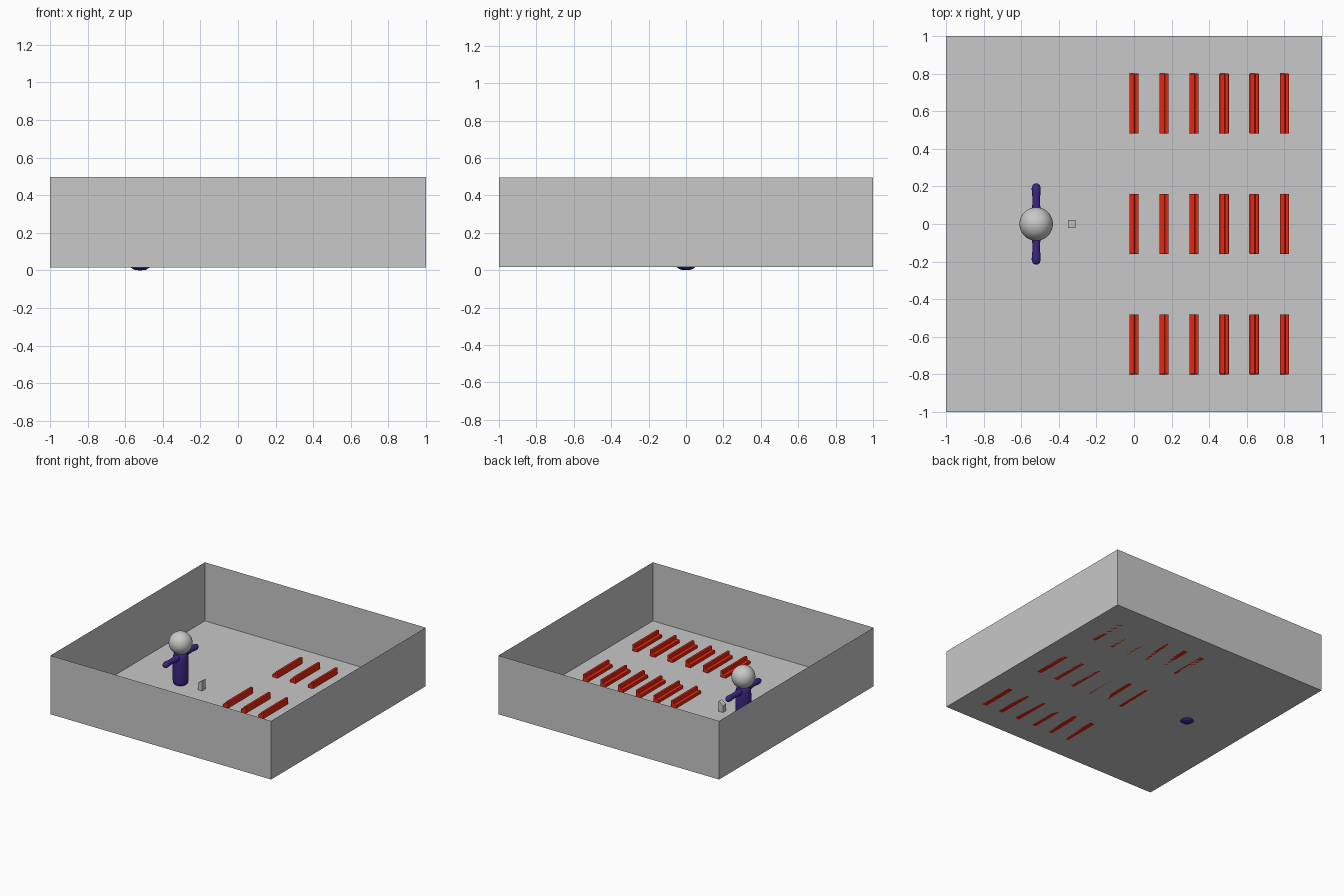
import bpy, bmesh, math
from mathutils import Vector

if "Cube" in bpy.data.objects:
    bpy.data.objects.remove(bpy.data.objects["Cube"])


def material(name, rgb):
    m = bpy.data.materials.new(name)
    m.diffuse_color = (*rgb, 1)
    m.use_nodes = True
    m.node_tree.nodes["Principled BSDF"].inputs["Base Color"].default_value = m.diffuse_color
    return m


GREY = material("light grey", (0.58, 0.58, 0.58))
RED = material("pew red", (0.80, 0.02, 0.005))
NAVY = material("robe navy", (0.045, 0.02, 0.24))
FLOOR = 0.016


def finish(name, bm, mat, smooth=False):
    me = bpy.data.meshes.new(name)
    bm.to_mesh(me)
    bm.free()
    me.materials.append(mat)
    for p in me.polygons:
        p.use_smooth = smooth
    ob = bpy.data.objects.new(name, me)
    bpy.context.collection.objects.link(ob)
    return ob


def extrude_y(name, profile, y0, y1, mat, bevel=0):
    """Extrude a closed (x, z) profile from y0 to y1."""
    bm = bmesh.new()
    f = bm.faces.new([bm.verts.new((x, y0, z)) for x, z in profile])
    r = bmesh.ops.extrude_face_region(bm, geom=[f])
    moved = [v for v in r["geom"] if isinstance(v, bmesh.types.BMVert)]
    bmesh.ops.translate(bm, verts=moved, vec=(0, y1 - y0, 0))
    bmesh.ops.recalc_face_normals(bm, faces=bm.faces)
    if bevel:
        bmesh.ops.bevel(bm, geom=bm.edges[:], offset=bevel, segments=2,
                        affect='EDGES', profile=0.5)
    return finish(name, bm, mat)


def lathe(name, profile, axis, origin, mat, n=32):
    """Revolve (radius, distance) points about z, then turn z onto axis."""
    bm = bmesh.new()
    vs = [bm.verts.new((r, 0, h)) for r, h in profile]
    es = [bm.edges.new(p) for p in zip(vs, vs[1:])]
    bmesh.ops.spin(bm, geom=vs + es, cent=(0, 0, 0), axis=(0, 0, 1),
                   angle=2 * math.pi, steps=n)
    bmesh.ops.remove_doubles(bm, verts=bm.verts, dist=1e-5)
    bmesh.ops.recalc_face_normals(bm, faces=bm.faces)
    q = Vector((0, 0, 1)).rotation_difference(Vector(axis))
    for v in bm.verts:
        v.co = q @ v.co + Vector(origin)
    return finish(name, bm, mat, True)


# room: thin sheet floor and four walls, open at the top
bm = bmesh.new()
bmesh.ops.create_cube(bm, size=2)
for v in bm.verts:
    v.co.z = FLOOR if v.co.z < 0 else 0.496
bmesh.ops.delete(bm, geom=[f for f in bm.faces if f.normal.z > 0.5], context='FACES_ONLY')
finish("room", bm, GREY)

# pews: seat facing the speaker, backrest behind
pew = [(-0.025, FLOOR), (0.024, FLOOR), (0.024, 0.070), (0.004, 0.070),
       (0.002, 0.042), (-0.025, 0.042)]
for row in range(6):
    for y in (-0.64, 0, 0.64):
        extrude_y("pew", [(x + 0.16 * row, z) for x, z in pew],
                  y - 0.16, y + 0.16, RED, 0.004)

# lectern with a top sloping towards the speaker
extrude_y("lectern", [(-0.35, FLOOR), (-0.31, FLOOR), (-0.31, 0.10), (-0.35, 0.072)],
          -0.02, 0.02, GREY)

# speaker: round-ended body, two arms with hands, and a ball head
PX = -0.52
lathe("body", [(0, 0), (0.03, 0.003), (0.048, 0.014), (0.057, 0.03), (0.060, 0.05),
               (0.059, 0.20), (0.057, 0.24), (0.048, 0.27), (0.028, 0.285), (0, 0.29)],
      (0, 0, 1), (PX, 0, 0), NAVY)
for s in (-1, 1):
    lathe("arm", [(0, 0), (0.028, 0.01), (0.026, 0.06), (0.021, 0.10), (0.020, 0.14),
                  (0.023, 0.165), (0.024, 0.19), (0.019, 0.207), (0.01, 0.214), (0, 0.216)],
          (0, s, 0), (PX, 0, 0.24), NAVY, 20)
head = [(0.089 * math.sin(math.pi * i / 20), -0.089 * math.cos(math.pi * i / 20))
        for i in range(21)]
lathe("head", head, (0, 0, 1), (PX, 0, 0.349), GREY)
